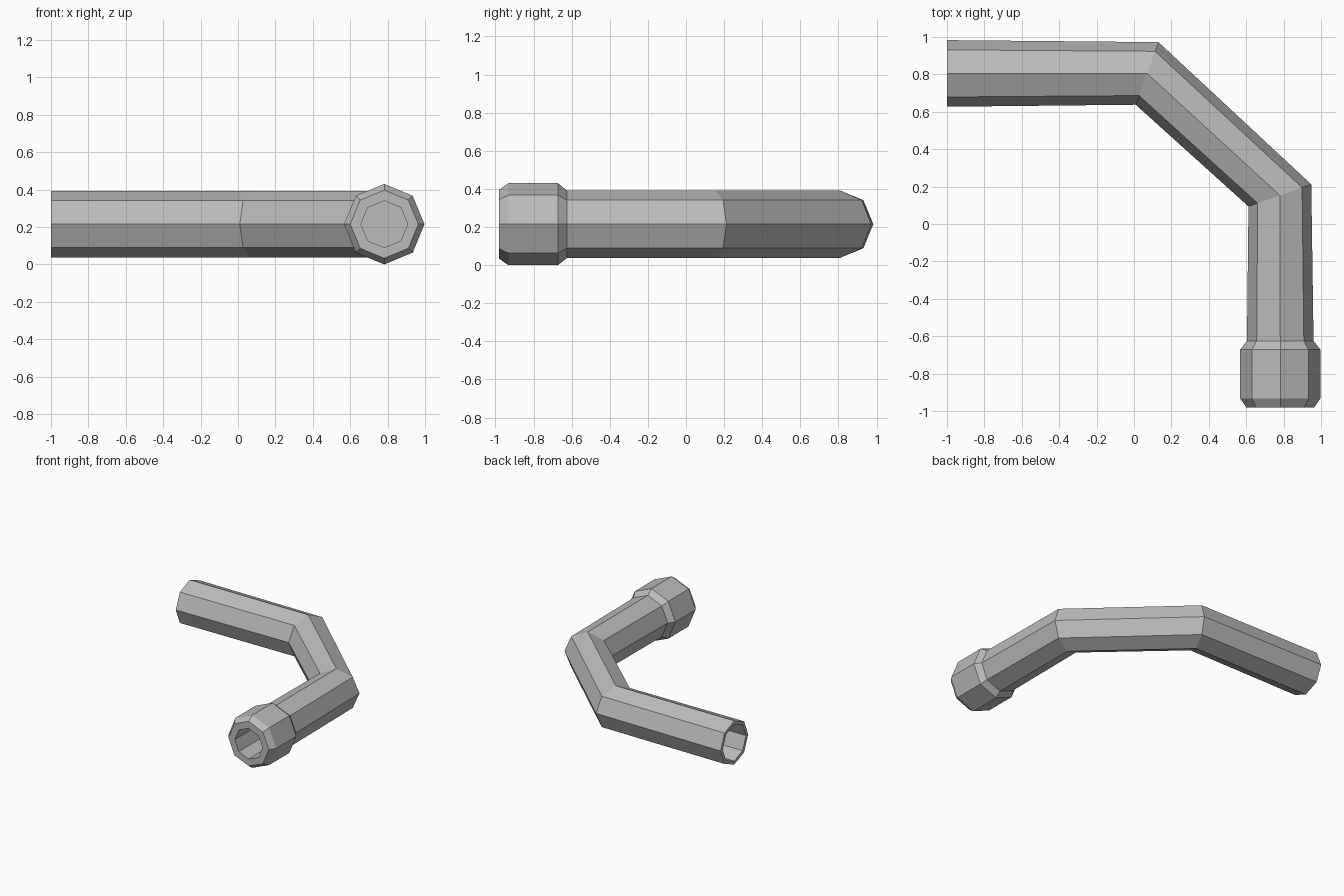
import bpy
import bmesh
from math import cos, sin, pi
from mathutils import Vector

if "Cube" in bpy.data.objects:
    bpy.data.objects.remove(bpy.data.objects["Cube"], do_unlink=True)

SIDES = 8
HEIGHT = 0.215
PIPE_R = 0.178
COLLAR_X = 0.782

grey = bpy.data.materials.new("pipe grey")
grey.use_nodes = True
colour = (0.5, 0.5, 0.5, 1)
grey.diffuse_color = colour
grey.node_tree.nodes["Principled BSDF"].inputs["Base Color"].default_value = colour


def ring(bm, x, y, across, radius):
    """Octagon centred on (x, y), spanned by a flat direction and the z axis."""
    side = Vector((*across, 0)).normalized()
    up = Vector((0, 0, 1))
    centre = Vector((x, y, HEIGHT))
    angles = [2 * pi * i / SIDES for i in range(SIDES)]
    return [bm.verts.new(centre + radius * (cos(a) * side + sin(a) * up)) for a in angles]


def loft(name, stations):
    """Join a run of rings into one closed skin."""
    bm = bmesh.new()
    rings = [ring(bm, *s) for s in stations]
    for a, b in zip(rings, rings[1:]):
        for i in range(SIDES):
            j = (i + 1) % SIDES
            bm.faces.new((a[i], a[j], b[j], b[i]))
    bm.faces.new(rings[0])
    bm.faces.new(rings[-1])
    bmesh.ops.recalc_face_normals(bm, faces=bm.faces)
    mesh = bpy.data.meshes.new(name)
    bm.to_mesh(mesh)
    bm.free()
    mesh.materials.append(grey)
    obj = bpy.data.objects.new(name, mesh)
    bpy.context.collection.objects.link(obj)
    return obj


ALONG_X = (0, 1)
ALONG_Y = (1, 0)

# One skin: recessed open end, two bends, flared collar, recessed mouth
loft("bent_pipe", [
    (-0.65, 0.805, ALONG_X, 0.15),
    (-1.0, 0.805, ALONG_X, 0.15),
    (-1.0, 0.805, ALONG_X, PIPE_R),
    (0.07, 0.805, (0.06, 0.165), PIPE_R),
    (0.78, 0.153, (0.165, 0.058), PIPE_R),
    (COLLAR_X, -0.625, ALONG_Y, PIPE_R),
    (COLLAR_X, -0.672, ALONG_Y, 0.215),
    (COLLAR_X, -0.932, ALONG_Y, 0.215),
    (COLLAR_X, -0.98, ALONG_Y, 0.182),
    (COLLAR_X, -0.98, ALONG_Y, 0.125),
    (COLLAR_X, -0.6, ALONG_Y, 0.125),
])
